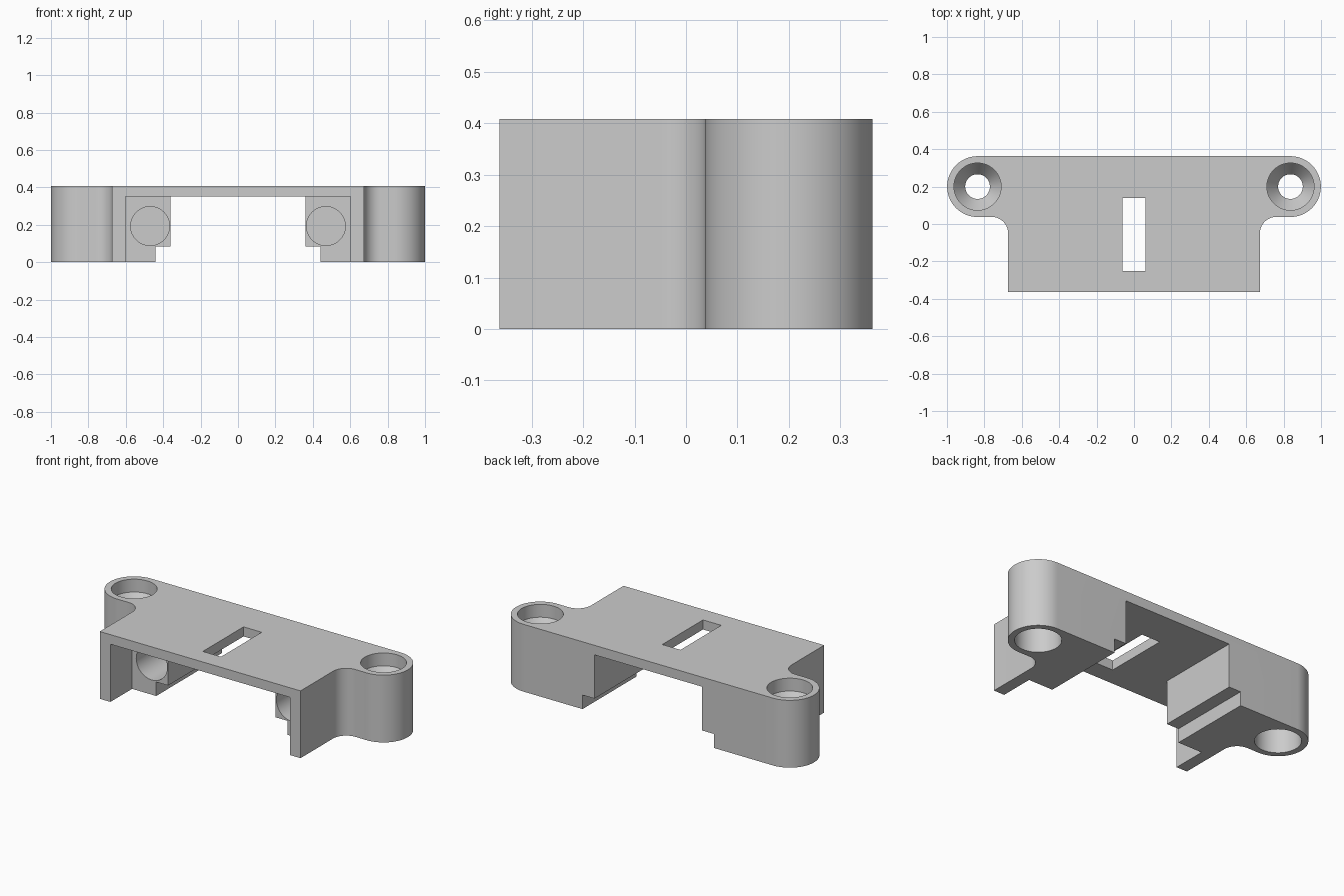
import bpy, bmesh, math

if "Cube" in bpy.data.objects:
    bpy.data.objects.remove(bpy.data.objects["Cube"])

grey = bpy.data.materials.new("plain grey")
grey.diffuse_color = (0.6, 0.6, 0.6, 1)
grey.use_nodes = True
grey.node_tree.nodes["Principled BSDF"].inputs["Base Color"].default_value = grey.diffuse_color


def arc(cx, cy, r, a0, a1, n):
    return [(cx + r * math.cos(math.radians(a0 + (a1 - a0) * i / n)),
             cy + r * math.sin(math.radians(a0 + (a1 - a0) * i / n))) for i in range(n + 1)]


def prism(name, pts, axis, lo, hi):
    """Extrude a 2D outline along z (outline in x, y) or y (outline in x, z)."""
    bm = bmesh.new()
    place = (lambda u, v, d: (u, v, d)) if axis == "z" else (lambda u, v, d: (u, d, v))
    bottom = bm.faces.new([bm.verts.new(place(u, v, lo)) for u, v in pts])
    ext = bmesh.ops.extrude_face_region(bm, geom=[bottom])
    moved = [g for g in ext["geom"] if isinstance(g, bmesh.types.BMVert)]
    bmesh.ops.translate(bm, verts=moved, vec=place(0, 0, hi - lo))
    return finish(name, bm)


def lathe(name, profile, x, y, n=64):
    """Closed solid of revolution about a vertical axis from (radius, z) pairs."""
    bm = bmesh.new()
    rings = [[bm.verts.new((x + px, y + py, z)) for px, py in arc(0, 0, r, 0, 360, n)[:-1]]
             for r, z in profile]
    for a, b in zip(rings, rings[1:]):
        for i in range(n):
            j = (i + 1) % n
            bm.faces.new((a[i], a[j], b[j], b[i]))
    bm.faces.new(rings[0])
    bm.faces.new(rings[-1])
    return finish(name, bm)


def finish(name, bm):
    bmesh.ops.recalc_face_normals(bm, faces=bm.faces)
    me = bpy.data.meshes.new(name)
    bm.to_mesh(me)
    bm.free()
    me.materials.append(grey)
    ob = bpy.data.objects.new(name, me)
    bpy.context.collection.objects.link(ob)
    return ob


def box(x0, x1, z0, z1):
    return [(x0, z0), (x1, z0), (x1, z1), (x0, z1)]


# Bracket outline: flat front, concave fillets, rounded ears at the back
half = [(0.673, -0.3625)]
half += arc(0.761, -0.05, 0.088, 180, 90, 16)
half += arc(0.8365, 0.2, 0.1625, -90, 90, 40)
outline = half + [(-x, y) for x, y in reversed(half)]
bracket = prism("bracket", outline, "z", 0, 0.408)

cutters = []

# Stepped channel from front to back, wider at the bottom
channel = [(0.44, -0.1), (0.44, 0.085), (0.36, 0.085), (0.36, 0.35)]
channel += [(-x, z) for x, z in reversed(channel)]
cutters.append(prism("channel_cutter", channel, "y", -0.6, 0.6))

# Wide front pocket
cutters.append(prism("pocket_cutter", box(-0.602, 0.602, -0.1, 0.35), "y", -0.6, -0.155))

# Slot through the top plate
cutters.append(prism("slot_cutter", box(-0.061, 0.061, -0.25, 0.14), "z", 0.2, 0.6))

# Blind round bores facing forward, and countersunk screw holes in the ears
screw = [(0.126, -0.1), (0.126, 0.17), (0.066, 0.17), (0.066, 0.25),
         (0.126, 0.33), (0.126, 0.5)]
for s in (-1, 1):
    cutters.append(prism("bore_cutter", arc(s * 0.47, 0.193, 0.104, 0, 360, 64)[:-1],
                         "y", -0.3, 0.25))
    cutters.append(lathe("screw_hole_cutter", screw, s * 0.8365, 0.2))

for c in cutters:
    mod = bracket.modifiers.new(c.name, "BOOLEAN")
    mod.operation = "DIFFERENCE"
    mod.solver = "EXACT"
    mod.object = c

# Apply the cuts and remove the cutters
bpy.context.view_layer.objects.active = bracket
bpy.ops.object.select_all(action="DESELECT")
bracket.select_set(True)
for mod in list(bracket.modifiers):
    bpy.ops.object.modifier_apply(modifier=mod.name)
for c in cutters:
    bpy.data.objects.remove(c)
bpy.ops.object.shade_smooth_by_angle(angle=math.radians(30))
